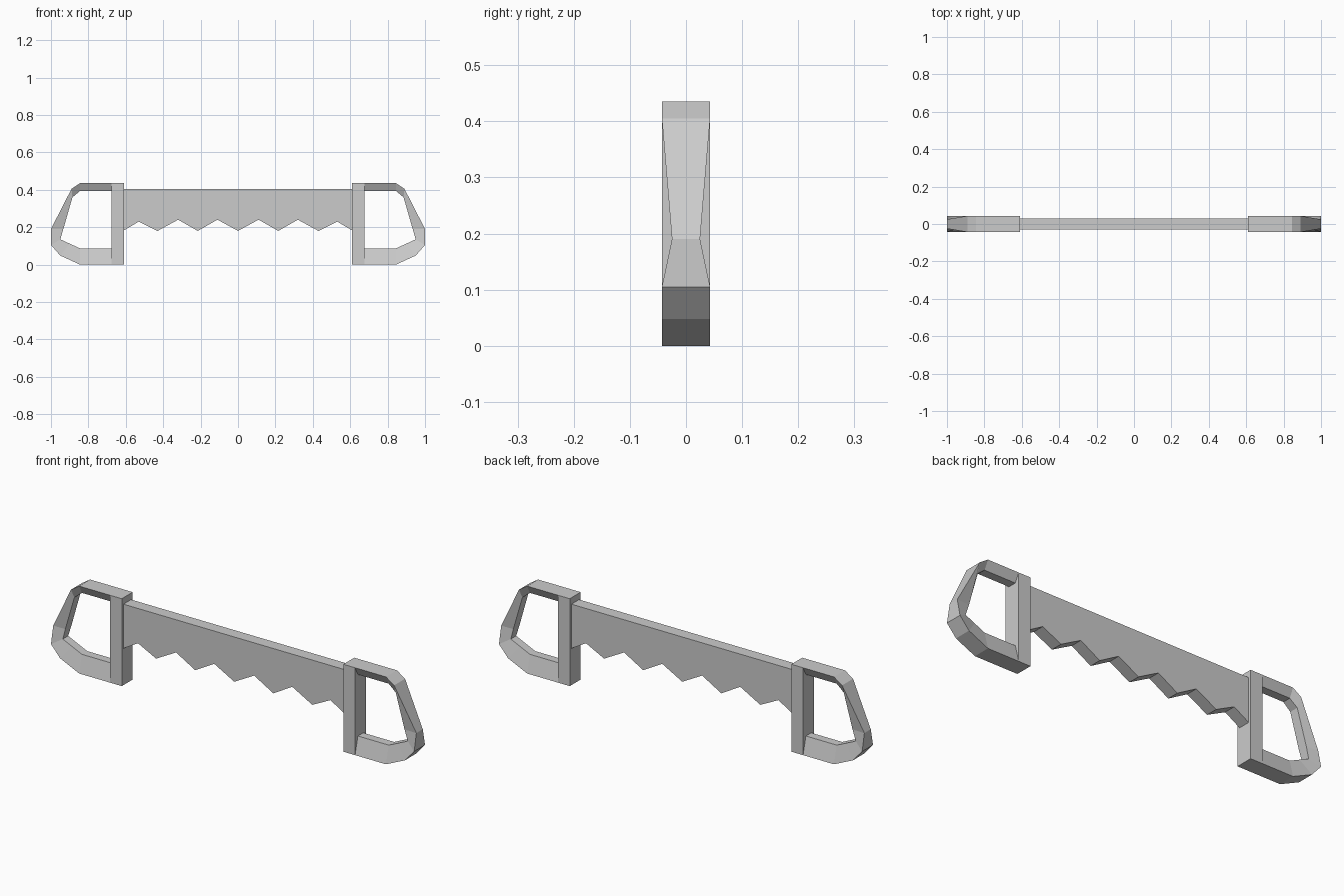
import bpy, bmesh

if "Cube" in bpy.data.objects:
    bpy.data.objects.remove(bpy.data.objects["Cube"])


def make_object(name, bm, mirror=False):
    bmesh.ops.recalc_face_normals(bm, faces=bm.faces)
    mesh = bpy.data.meshes.new(name)
    bm.to_mesh(mesh)
    bm.free()
    ob = bpy.data.objects.new(name, mesh)
    bpy.context.collection.objects.link(ob)
    if mirror:
        mod = ob.modifiers.new("Mirror", 'MIRROR')
        mod.use_axis[0] = True
        mod.use_mirror_merge = False
    return ob


def extrude_profile(name, points, half, mirror=False):
    """Solid plate from an x/z outline, centred on y = 0."""
    bm = bmesh.new()
    face = bm.faces.new([bm.verts.new((x, -half, z)) for x, z in points])
    res = bmesh.ops.extrude_face_region(bm, geom=[face])
    verts = [v for v in res['geom'] if isinstance(v, bmesh.types.BMVert)]
    bmesh.ops.translate(bm, verts=verts, vec=(0, 2 * half, 0))
    if face.is_valid is False or len(bm.faces) < len(points) + 2:
        bm.faces.new([v for v in bm.verts if v.co.y < 0])
    return make_object(name, bm, mirror)


# Saw blade with toothed lower edge
half_teeth = [(0.11, 0.24), (0.215, 0.18), (0.32, 0.24),
              (0.43, 0.18), (0.53, 0.23), (0.615, 0.18)]
teeth = [(-x, z) for x, z in reversed(half_teeth)] + [(0, 0.18)] + half_teeth
extrude_profile("blade", teeth + [(0.615, 0.403), (-0.615, 0.403)], 0.03)

# Upright posts at each end of the blade
extrude_profile("handle_post", [(0.61, 0), (0.675, 0), (0.675, 0.435), (0.61, 0.435)],
                0.043, mirror=True)

# Grip loops: outer x, z, half width, then inner x, z, half width
sections = [
    (0.66, 0.435, 0.043, 0.66, 0.393, 0.021),
    (0.845, 0.435, 0.043, 0.845, 0.393, 0.021),
    (0.89, 0.405, 0.043, 0.885, 0.36, 0.023),
    (1.0, 0.19, 0.025, 0.934, 0.19, 0.024),
    (1.0, 0.105, 0.043, 0.95, 0.135, 0.021),
    (0.95, 0.048, 0.043, 0.90, 0.112, 0.021),
    (0.845, 0.0, 0.043, 0.845, 0.087, 0.021),
    (0.66, 0.0, 0.043, 0.66, 0.087, 0.021),
]
bm = bmesh.new()
rings = []
for ox, oz, ow, ix, iz, iw in sections:
    rings.append([bm.verts.new(c) for c in
                  ((ox, -ow, oz), (ox, ow, oz), (ix, iw, iz), (ix, -iw, iz))])
for a, b in zip(rings, rings[1:]):
    for i in range(4):
        j = (i + 1) % 4
        bm.faces.new((a[i], a[j], b[j], b[i]))
bm.faces.new(rings[0])
bm.faces.new(rings[-1])
make_object("handle_grip", bm, mirror=True)
